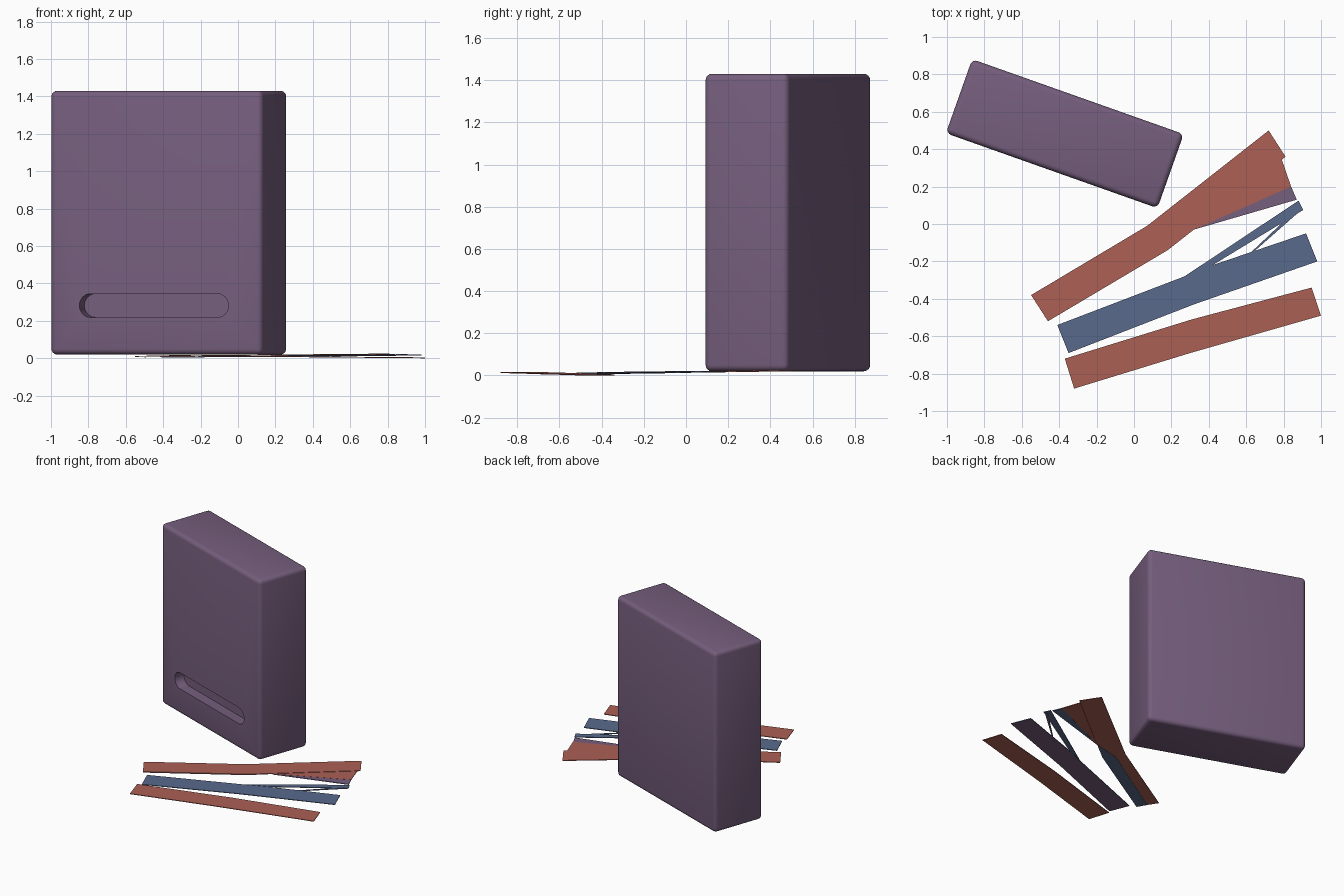
import bpy, bmesh, math
from mathutils import Matrix

if "Cube" in bpy.data.objects:
    bpy.data.objects.remove(bpy.data.objects["Cube"])


def material(name, rgb):
    m = bpy.data.materials.new(name)
    m.diffuse_color = (*rgb, 1)
    m.use_nodes = True
    m.node_tree.nodes["Principled BSDF"].inputs["Base Color"].default_value = m.diffuse_color
    return m


PURPLE = material("muted purple", (0.18, 0.112, 0.205))
RED = material("brick red", (0.41, 0.117, 0.089))
BLUE = material("slate blue", (0.098, 0.144, 0.262))


def add_object(name, bm, mats):
    bmesh.ops.recalc_face_normals(bm, faces=bm.faces[:])
    me = bpy.data.meshes.new(name)
    bm.to_mesh(me)
    bm.free()
    for m in mats:
        me.materials.append(m)
    ob = bpy.data.objects.new(name, me)
    bpy.context.collection.objects.link(ob)
    return ob


def extrude_outline(bm, verts, offset):
    face = bm.faces.new([bm.verts.new(v) for v in verts])
    new = bmesh.ops.extrude_face_region(bm, geom=[face], use_keep_orig=True)["geom"]
    bmesh.ops.translate(bm, vec=offset, verts=[g for g in new if isinstance(g, bmesh.types.BMVert)])


# Upright rounded case
W, D, H = 1.20, 0.42, 1.41
place = Matrix.Translation((-0.37, 0.483, 0.725)) @ Matrix.Rotation(math.radians(-19.5), 4, 'Z')
bm = bmesh.new()
bmesh.ops.create_cube(bm, size=1, matrix=Matrix.Diagonal((W, D, H, 1)))
bmesh.ops.bevel(bm, geom=bm.edges[:], offset=0.03, segments=4, profile=0.5, affect='EDGES')
case = add_object("shredder_case", bm, [PURPLE])
case.matrix_world = place

# Round-ended slot cut into the front
R, SX, SZ, DEPTH = 0.063, 0.36, 0.282 - 0.725, 0.08
outline = []
for side, start in ((1, -90), (-1, 90)):
    for i in range(13):
        a = math.radians(start + i * 15)
        outline.append((side * SX - 0.01 + R * math.cos(a), -D / 2 - 0.05, SZ + R * math.sin(a)))
bm = bmesh.new()
extrude_outline(bm, outline, (0, DEPTH + 0.05, 0))
cutter = add_object("slot_cutter", bm, [PURPLE])
cutter.matrix_world = place
cutter.hide_render = True
mod = case.modifiers.new("slot", 'BOOLEAN')
mod.operation, mod.object, mod.solver = 'DIFFERENCE', cutter, 'EXACT'
bpy.context.view_layer.objects.active = case
case.select_set(True)
bpy.ops.object.modifier_apply(modifier=mod.name)
bpy.data.objects.remove(cutter)
bpy.ops.object.shade_smooth_by_angle(angle=math.radians(35))


# Paper strips: flat outlines, slightly tilted along x, with their own underside colour
def strip(name, pts, z, slope, top, under, thick=0.005):
    bm = bmesh.new()
    extrude_outline(bm, [(x, y, z + slope * x) for x, y in pts], (0, 0, thick))
    ob = add_object(name, bm, [top, under])
    for p in ob.data.polygons:
        if p.normal.z < -0.5:
            p.material_index = 1


strip("front_red_strip", [(-0.37, -0.72), (0.31, -0.51), (0.95, -0.34), (1.0, -0.49),
      (0.30, -0.69), (-0.32, -0.88)], 0.009, -0.009, RED, RED)
strip("middle_blue_strip", [(-0.41, -0.54), (0.27, -0.28), (0.42, -0.22), (0.92, -0.05),
      (0.98, -0.20), (0.32, -0.43), (-0.35, -0.69)], 0.007, 0.008, BLUE, PURPLE)
strip("rear_red_strip", [(-0.55, -0.38), (0.07, -0.01), (0.72, 0.50), (0.81, 0.36),
      (0.32, -0.03), (0.18, -0.14), (-0.46, -0.52)], 0.013, 0.009, RED, RED)
# Layers peeking out from under the rear strip
strip("rear_blue_underlay", [(-0.50, -0.45), (0.10, -0.08), (0.31, -0.03), (0.18, -0.14),
      (-0.46, -0.52)], 0.010, 0.009, BLUE, BLUE, 0.002)
strip("red_wedge", [(0.32, -0.03), (0.79, 0.345), (0.84, 0.20)], 0.010, 0.009, RED, RED)
strip("purple_wedge", [(0.32, -0.03), (0.84, 0.20), (0.87, 0.13)], 0.009, 0.009, PURPLE, BLUE)
# Thin torn slivers
strip("long_blue_sliver", [(0.27, -0.28), (0.88, 0.125), (0.905, 0.075), (0.42, -0.22)],
      0.009, 0.009, BLUE, BLUE)
strip("short_sliver", [(0.87, 0.08), (0.90, 0.08), (0.65, -0.14), (0.50, -0.27)],
      0.006, 0.009, BLUE, PURPLE)
